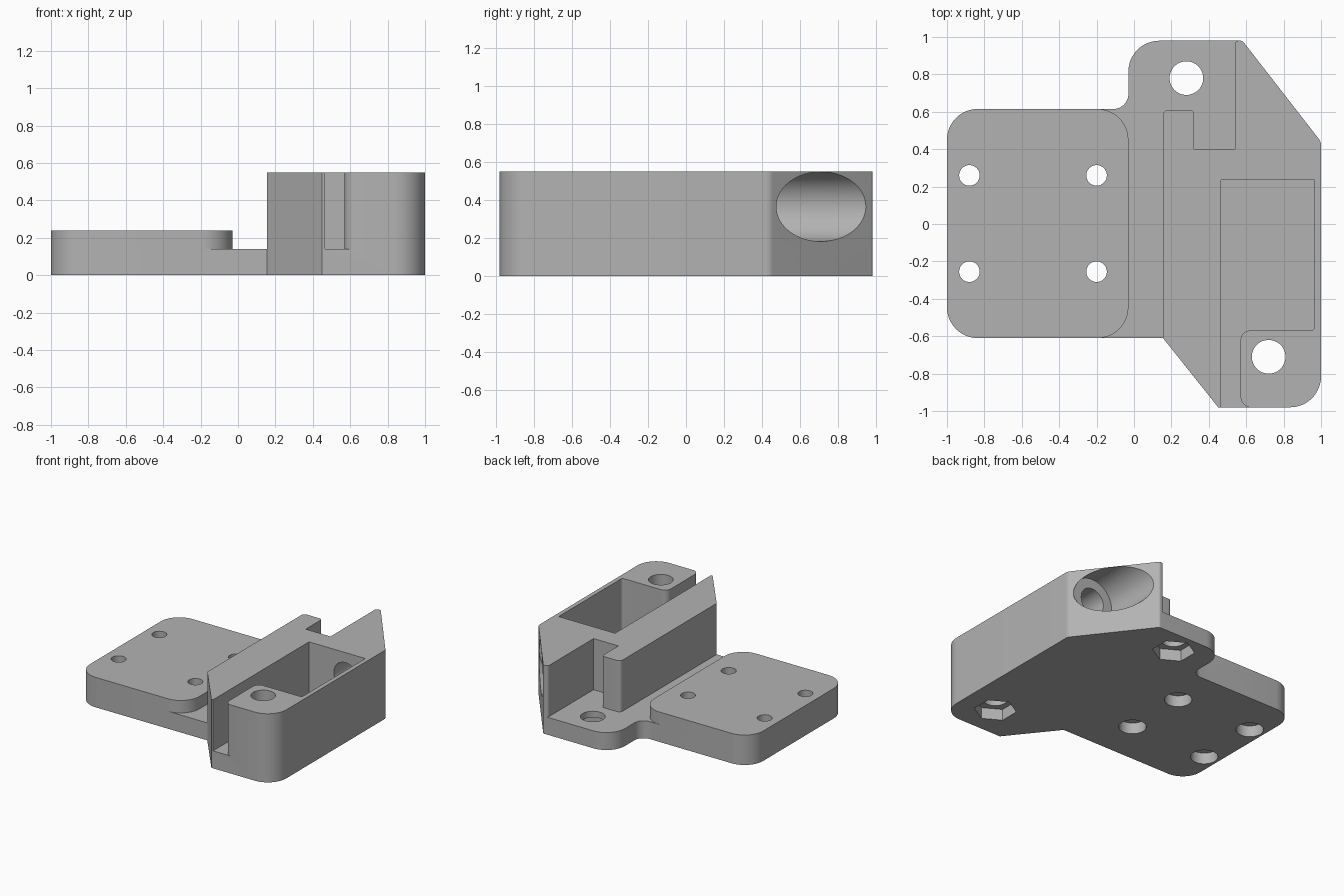
import bpy, bmesh, math
from mathutils import Vector, Matrix

if "Cube" in bpy.data.objects:
    bpy.data.objects.remove(bpy.data.objects["Cube"], do_unlink=True)

grey = bpy.data.materials.new("plain_grey")
grey.use_nodes = True
grey.diffuse_color = (0.45, 0.45, 0.45, 1)
grey.node_tree.nodes["Principled BSDF"].inputs["Base Color"].default_value = grey.diffuse_color


def outline(corners, steps=12):
    """Round each (x, y, radius) corner of a polygon."""
    pts = []
    for i, (x, y, r) in enumerate(corners):
        p = Vector((x, y))
        if r == 0:
            pts.append(p)
            continue
        a = (Vector(corners[i - 1][:2]) - p).normalized()
        b = (Vector(corners[(i + 1) % len(corners)][:2]) - p).normalized()
        half = a.angle(b) / 2
        centre = p + (a + b).normalized() * (r / math.sin(half))
        start = p + a * (r / math.tan(half)) - centre
        end = p + b * (r / math.tan(half)) - centre
        turn = start.angle_signed(end)
        for k in range(steps + 1):
            pts.append(centre + Matrix.Rotation(-turn * k / steps, 2) @ start)
    return pts


def add_object(name, bm):
    bmesh.ops.recalc_face_normals(bm, faces=bm.faces)
    mesh = bpy.data.meshes.new(name)
    bm.to_mesh(mesh)
    bm.free()
    mesh.materials.append(grey)
    obj = bpy.data.objects.new(name, mesh)
    bpy.context.collection.objects.link(obj)
    return obj


def prism(name, corners, z0, z1):
    bm = bmesh.new()
    face = bm.faces.new([bm.verts.new((p.x, p.y, z0)) for p in outline(corners)])
    new = bmesh.ops.extrude_face_region(bm, geom=[face])["geom"]
    bmesh.ops.translate(bm, vec=(0, 0, z1 - z0),
                        verts=[v for v in new if isinstance(v, bmesh.types.BMVert)])
    return add_object(name, bm)


def rod(name, centre, radius, length, sides=48, along_y=False):
    bm = bmesh.new()
    turn = Matrix.Rotation(math.pi / 2, 4, 'X') if along_y else Matrix()
    bmesh.ops.create_cone(bm, cap_ends=True, segments=sides, radius1=radius, radius2=radius,
                          depth=length, matrix=Matrix.Translation(centre) @ turn)
    return add_object(name, bm)


def combine(target, tool, operation):
    mod = target.modifiers.new(operation.lower(), 'BOOLEAN')
    mod.operation, mod.solver, mod.object = operation, 'EXACT', tool
    bpy.context.view_layer.objects.active = target
    bpy.ops.object.modifier_apply(modifier=mod.name)
    bpy.data.objects.remove(tool, do_unlink=True)


# Mounting pad, thin base and tall housing
R = 0.165
body = prism("mounting_bracket", [(-1, -.61, R), (-.03, -.61, R), (-.03, .615, R), (-1, .615, R)], 0, .24)
base = prism("base_plate", [(-.5, -.61, 0), (.3, -.61, 0), (.3, .3, 0), (.56, .3, 0), (.56, .98, 0),
                            (-.03, .98, R), (-.03, .615, .08), (-.5, .615, 0)], 0, .14)
housing = prism("housing", [(.155, -.61, 0), (.45, -.98, 0), (1, -.98, R), (1, .44, .06), (.58, .98, .02),
                            (.54, .98, .02), (.54, .4, 0), (.32, .4, 0), (.32, .61, .02),
                            (.155, .61, .03)], 0, .55)
combine(body, base, 'UNION')
combine(body, housing, 'UNION')

# Open pocket with the front slot
cutters = [prism("pocket", [(.465, -1.1, 0), (.64, -1.1, 0), (.64, -.982, 0), (.57, -.982, .06),
                            (.57, -.57, .05), (.965, -.57, .02), (.965, .235, 0), (.465, .235, 0)], .14, .7)]

# Bore through the slanted wall, stepped down into the pocket
cutters.append(rod("bore", (.79, .87, .365), .183, .8, 64, True))
cutters.append(rod("bore_step", (.79, .4, .365), .105, .5, 48, True))

# Bolt holes with hexagonal nut recesses underneath
for x, y in ((.28, .78), (.72, -.71)):
    cutters.append(rod("bolt_hole", (x, y, .3), .09, 1))
    cutters.append(rod("nut_recess", (x, y, 0), .155, .18, 6))

# Pad screw holes, counterbored from below
for x in (-.88, -.2):
    for y in (-.255, .26):
        cutters.append(rod("screw_hole", (x, y, .1), .055, .6, 32))
        cutters.append(rod("counterbore", (x, y, 0), .1, .18, 32))

for cutter in cutters:
    combine(body, cutter, 'DIFFERENCE')

# Smooth rounds, crisp edges
bpy.ops.object.select_all(action='DESELECT')
body.select_set(True)
bpy.context.view_layer.objects.active = body
bpy.ops.object.shade_smooth_by_angle(angle=math.radians(30))
